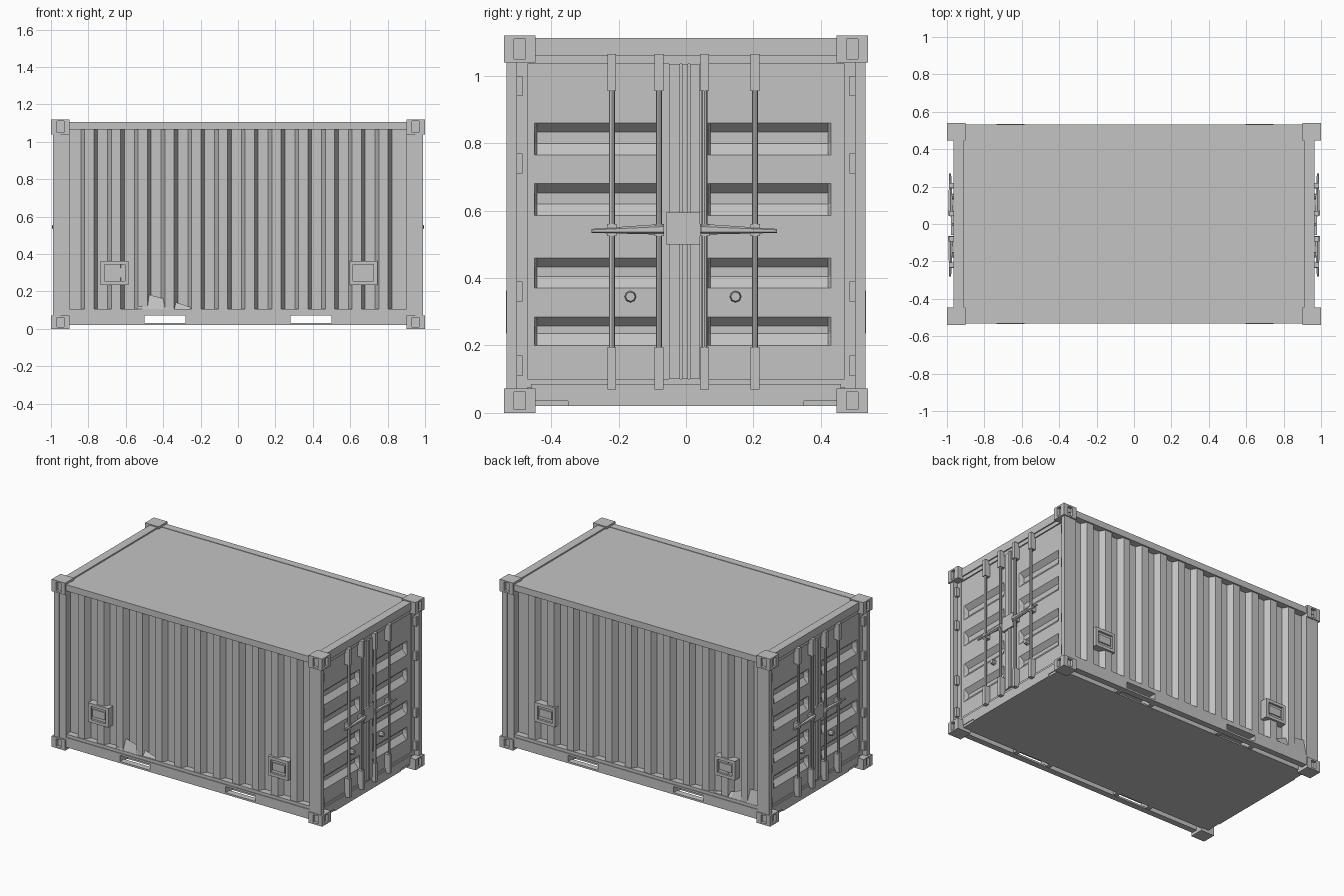
import bpy, bmesh
from mathutils import Vector

if "Cube" in bpy.data.objects:
    bpy.data.objects.remove(bpy.data.objects["Cube"])

grey = bpy.data.materials.new("container grey")
grey.use_nodes = True
COL = (0.55, 0.55, 0.55, 1)
grey.diffuse_color = COL
grey.node_tree.nodes["Principled BSDF"].inputs["Base Color"].default_value = COL


def finish(name, bm):
    me = bpy.data.meshes.new(name)
    bm.to_mesh(me)
    bm.free()
    me.materials.append(grey)
    ob = bpy.data.objects.new(name, me)
    bpy.context.collection.objects.link(ob)


def add_box(bm, a, b):
    lo = Vector([min(p, q) for p, q in zip(a, b)])
    hi = Vector([max(p, q) for p, q in zip(a, b)])
    for v in bmesh.ops.create_cube(bm, size=1)["verts"]:
        v.co = Vector([(l + h) / 2 + c * (h - l) for l, h, c in zip(lo, hi, v.co)])


def boxes(name, pairs):
    bm = bmesh.new()
    for a, b in pairs:
        add_box(bm, a, b)
    finish(name, bm)


def sheet(name, rows, out):
    """Quad sheet through rows of points, facing along out."""
    bm = bmesh.new()
    grid = [[bm.verts.new(p) for p in r] for r in rows]
    for r0, r1 in zip(grid, grid[1:]):
        for i in range(len(r0) - 1):
            bm.faces.new((r0[i], r0[i + 1], r1[i + 1], r1[i]))
    bm.normal_update()
    if sum((f.normal * f.calc_area() for f in bm.faces), Vector()).dot(out) < 0:
        bmesh.ops.reverse_faces(bm, faces=bm.faces[:])
    finish(name, bm)


def add_rod(bm, a, b, r0, r1, n=8):
    a, b = Vector(a), Vector(b)
    d = b - a
    vs = bmesh.ops.create_cone(bm, cap_ends=True, segments=n, radius1=r0, radius2=r1,
                               depth=d.length)["verts"]
    q = d.to_track_quat("Z", "Y")
    for v in vs:
        v.co = (a + b) / 2 + q @ v.co


# Roof
boxes("roof", [((-.96, -.525, 1.08), (.96, .525, 1.104))])

# Floor with a low belly, split by two fork tunnels running across
SOLID = ((-.955, -.50), (-.28, .28), (.50, .955))
boxes("floor", [((-.955, -.50, .075), (.955, .50, .10))])
boxes("floor_belly", [((-.955, -.455, .02), (.955, .455, .03))] +
      [((a, -.455, .03), (b, .455, .075)) for a, b in SOLID])

# Corrugated profile: outer flat, slant, inner flat, slant
OUT, INN, PITCH = .521, .484, .143
profile = [(-.91, INN)]
for k in range(12):
    x = -.765 + PITCH * k
    profile += [(x - .075, INN), (x - .055, OUT), (x - .005, OUT), (x + .015, INN)]
profile += [(.91, INN)]

# Crumpled patches low on each wall: left x, right x, height at each end
DENTS = {"front": [(-.54, .10), (-.51, .19), (-.38, .155), (-.23, .107)],
         "back": [(-.905, .20), (-.83, .19), (-.70, .14), (-.56, .107)]}

for sy, side in ((-1, "front"), (1, "back")):
    out = Vector((0, sy, 0))
    sheet(side + "_corrugated_wall",
          [[(x, sy * y, z) for x, y in profile] for z in (.09, 1.08)], out)
    sheet(side + "_crumpled_patch",
          [[(x, sy * .525, .10) for x, z in DENTS[side]],
           [(x, sy * .505, z + .002) for x, z in DENTS[side]]], out)
    boxes(side + "_top_rail", [((-.91, sy * .48, 1.065), (.91, sy * .531, 1.107))])

    # Bottom rail with two open fork pockets
    y0, y1 = sy * .49, sy * .531
    rail = [((-.91, y0, .072), (.91, y1, .085)), ((-.91, sy * .47, .085), (.91, sy * .526, .105)),
            ((-.91, y0, .02), (.91, y1, .032))]
    rail += [((max(a, -.91), y0, .032), (min(b, .91), y1, .072)) for a, b in SOLID]
    # Short ties from rail to belly beside each pocket
    rail += [((x - .015, sy * .45, .022), (x + .015, sy * .50, .075))
             for x in (-.515, -.265, .265, .515)]
    boxes(side + "_bottom_rail", rail)

    # Ventilator boxes: raised frame, inner plate and lower flap
    for cx, lr in ((-.66, "right"), (.67, "left")):
        parts = [((cx - .06, sy * .47, .25), (cx + .06, sy * .52, .35))]
        for s in (-1, 1):
            parts.append(((cx + s * .055, sy * .47, .24), (cx + s * .075, sy * .534, .36)))
        for z in (.235, .343):
            parts.append(((cx - .075, sy * .47, z), (cx + .075, sy * .534, z + .02)))
        parts.append(((cx - .045, sy * .5, .275), (cx + .045, sy * .528, .325)))
        boxes(f"{side}_{lr}_ventilator", parts)

RIBS = [(.20, .285), (.37, .46), (.585, .68), (.765, .86)]
for sx, end in ((-1, "right"), (1, "left")):
    X = lambda v: sx * v

    # Door sheet with recessed horizontal ribs
    ys = [(-.51, 0), (-.45, 0), (-.442, 1), (-.083, 1), (-.075, 0),
          (.065, 0), (.073, 1), (.422, 1), (.43, 0), (.51, 0)]
    zs = [(.06, 0)]
    for lo, hi in RIBS:
        zs += [(lo, 0), (lo + .035, 1), (hi - .027, 1), (hi, 0)]
    zs.append((1.06, 0))
    sheet(end + "_door_panels",
          [[(X(.95 - .03 * a * b), y, z) for y, a in ys] for z, b in zs], Vector((sx, 0, 0)))

    # Header and sill
    boxes(end + "_door_header", [((X(.91), -.51, 1.06), (X(.966), .51, 1.113)),
                                 ((X(.92), -.50, 1.035), (X(.958), .50, 1.06))])
    boxes(end + "_door_sill", [((X(.93), -.35, .02), (X(.96), .35, .085)),
                               ((X(.93), -.46, .035), (X(.96), .46, .085))])

    # Corner posts and castings with pockets
    for sy, fb in ((-1, "front"), (1, "back")):
        boxes(f"{end}_{fb}_corner_post",
              [((X(.90), sy * .47, .07), (X(.955), sy * .531, 1.045)),
               ((X(.95), sy * .502, .07), (X(.988), sy * .533, 1.045))])
        for z0, z1, tb in ((0, .072, "bottom"), (1.04, 1.12, "top")):
            bm = bmesh.new()
            add_box(bm, (X(.90), sy * .447, z0), (X(1), sy * .54, z1))
            bm.normal_update()
            for f in [f for f in bm.faces if f.normal.x * sx > .9 or f.normal.y * sy > .9]:
                n = f.normal.copy()
                bmesh.ops.inset_individual(bm, faces=[f], thickness=.018)
                c = f.calc_center_median()
                for v in f.verts:
                    d = v.co - c
                    v.co = c + Vector((d.x * .5, d.y * .5, d.z * 1.1))
                r = bmesh.ops.extrude_discrete_faces(bm, faces=[f])["faces"][0]
                bmesh.ops.translate(bm, vec=-n * .02, verts=r.verts[:])
            finish(f"{end}_{fb}_{tb}_casting", bm)

        # Hinges
        boxes(f"{end}_{fb}_hinges",
              [((X(.945), sy * .485, z - .03), (X(.978), sy * .512, z + .03))
               for z in (.14, .36, .74, .97)])

    # Centre seal with cover plate
    boxes(end + "_door_seal", [((X(.94), -.05, .10), (X(.965), -.018, 1.035)),
                               ((X(.94), -.012, .10), (X(.972), .006, 1.035)),
                               ((X(.94), .012, .10), (X(.965), .04, 1.035)),
                               ((X(.94), -.06, .50), (X(.978), .042, .595))])

    # Locking bars with end brackets and guides
    for i, y in enumerate((-.22, -.08, .055, .205)):
        bm = bmesh.new()
        add_rod(bm, (X(.975), y, .08), (X(.975), y, 1.06), .009, .009)
        for lo, hi in ((.07, .195), (.955, 1.065)):
            add_box(bm, (X(.945), y - .013, lo), (X(.988), y + .013, hi))
        add_box(bm, (X(.945), y - .014, .525), (X(.985), y + .014, .56))
        finish(f"{end}_locking_bar_{i + 1}", bm)

    # Handles and round locks
    for y0, y1, ky, n in ((-.065, -.28, -.165, "a"), (.045, .27, .147, "b")):
        bm = bmesh.new()
        add_rod(bm, (X(.98), y0, .545), (X(.983), y1, .54), .016, .006, 6)
        finish(f"{end}_door_handle_{n}", bm)
        bm = bmesh.new()
        add_rod(bm, (X(.945), ky, .345), (X(.976), ky, .345), .018, .014, 8)
        finish(f"{end}_door_lock_{n}", bm)
